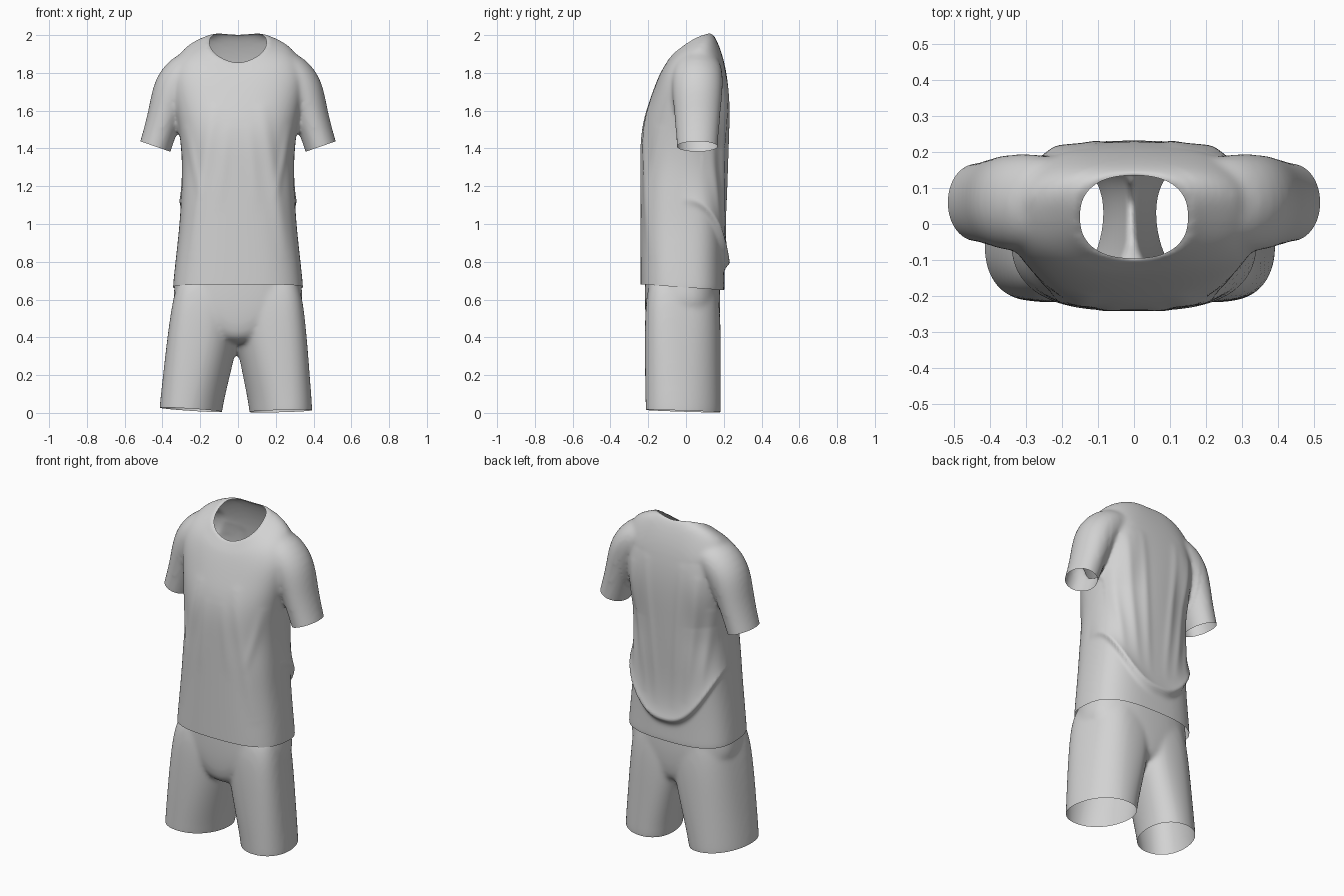
import bpy, bmesh, math
from mathutils import Vector

cube = bpy.data.objects.get("Cube")
if cube:
    bpy.data.objects.remove(cube)

SIDES = 32
NECK_Y, NECK_W, NECK_D, NECK_Z, NECK_TILT = 0.02, 0.15, 0.115, 1.926, 0.63
NECK_LIFT = 0.036

cloth = bpy.data.materials.new("light grey cloth")
cloth.use_nodes = True
cloth.diffuse_color = (0.65, 0.65, 0.65, 1)
cloth.node_tree.nodes["Principled BSDF"].inputs["Base Color"].default_value = (0.65, 0.65, 0.65, 1)


def oval(power):
    """Unit superellipse points."""
    points = []
    for i in range(SIDES):
        a = 2 * math.pi * i / SIDES
        c, s = math.cos(a), math.sin(a)
        points.append((math.copysign(abs(c) ** (2 / power), c),
                       math.copysign(abs(s) ** (2 / power), s)))
    return points


def level_ring(z, cx, w, front, back, tilt=0.0, power=2.3, skew=0.0):
    """Ring around the z axis; tilt raises its back and sides, skew slants it in plan."""
    mid, half = (front + back) / 2, (back - front) / 2
    ring = []
    for u, v in oval(power):
        x = cx + w * (u * math.sqrt(1 - skew * skew) + v * skew)
        y = mid + half * v
        lift = NECK_LIFT * tilt / NECK_TILT * abs(u) ** 1.4
        ring.append(Vector((x, y, z + tilt * (y - NECK_Y) + lift)))
    return ring


def loft(bm, rings):
    """Closed tube through the rings."""
    rows = [[bm.verts.new(p) for p in ring] for ring in rings]
    for a, b in zip(rows, rows[1:]):
        for i in range(SIDES):
            j = (i + 1) % SIDES
            bm.faces.new((a[i], a[j], b[j], b[i]))
    bm.faces.new(rows[0])
    bm.faces.new(rows[-1])


def fuse(name, bm):
    """Merge the overlapping tubes into one smooth skin."""
    bmesh.ops.recalc_face_normals(bm, faces=bm.faces[:])
    mesh = bpy.data.meshes.new(name)
    bm.to_mesh(mesh)
    bm.free()
    obj = bpy.data.objects.new(name, mesh)
    bpy.context.scene.collection.objects.link(obj)
    obj.modifiers.new("round", 'SUBSURF').levels = 2
    remesh = obj.modifiers.new("fuse", 'REMESH')
    remesh.mode = 'VOXEL'
    remesh.voxel_size = 0.011
    smooth = obj.modifiers.new("soften", 'SMOOTH')
    smooth.factor, smooth.iterations = 0.5, 16
    deps = bpy.context.evaluated_depsgraph_get()
    skin = bpy.data.meshes.new_from_object(obj.evaluated_get(deps))
    obj.modifiers.clear()
    obj.data = skin
    skin.name = name
    bm = bmesh.new()
    bm.from_mesh(skin)
    bm.normal_update()
    return obj, bm


def finish(obj, bm):
    bm.to_mesh(obj.data)
    bm.free()
    obj.data.materials.clear()
    obj.data.materials.append(cloth)
    for poly in obj.data.polygons:
        poly.use_smooth = True
        poly.material_index = 0


def cut(bm, point, normal, inside=lambda p: True):
    """Trim what lies beyond a plane, within a region."""
    verts = {v for v in bm.verts if inside(v.co)}
    edges = [e for e in bm.edges if all(v in verts for v in e.verts)]
    faces = [f for f in bm.faces if all(v in verts for v in f.verts)]
    bmesh.ops.bisect_plane(bm, geom=list(verts) + edges + faces, plane_co=point,
                           plane_no=Vector(normal).normalized(), clear_outer=True)


def ridge(p, a, b, width):
    """Height of a soft fold along a line in the xz plane."""
    q, a, b = Vector((p.x, p.z)), Vector(a), Vector(b)
    t = max(0, min(1, (q - a).dot(b - a) / (b - a).length_squared))
    d = (q - a.lerp(b, t)).length
    return math.exp(-(d / width) ** 2) * math.sin(math.pi * min(1, max(0, 0.1 + 0.85 * t)))


# Shirt body: height, half width, front, back, tilt
body = [(0.58, 0.35, -0.242, 0.205, 0), (0.66, 0.347, -0.243, 0.205, 0),
        (0.75, 0.338, -0.243, 0.203, 0), (0.85, 0.327, -0.243, 0.203, 0),
        (1.0, 0.31, -0.243, 0.207, 0), (1.15, 0.302, -0.243, 0.215, 0),
        (1.3, 0.295, -0.243, 0.222, 0), (1.45, 0.306, -0.242, 0.228, 0),
        (1.56, 0.325, -0.225, 0.232, 0), (1.68, 0.35, -0.192, 0.23, 0.1),
        (1.8, 0.36, -0.16, 0.207, 0.3), (1.884, 0.3, -0.133, 0.17, 0.5),
        (1.914, 0.22, -0.113, 0.152, 0.6), (1.936, 0.15, -0.096, 0.136, NECK_TILT),
        (1.963, 0.125, -0.075, 0.122, NECK_TILT), (1.983, 0.08, -0.04, 0.09, NECK_TILT)]
bm = bmesh.new()
loft(bm, [level_ring(z, 0, w, f, b, t, 2.8 if z < 1.2 else 2.5) for z, w, f, b, t in body])

# Sleeves: x, z, half thickness, half depth
arm = [(0.14, 1.862, 0.08, 0.105), (0.267, 1.822, 0.107, 0.132), (0.342, 1.728, 0.116, 0.137),
       (0.385, 1.58, 0.09, 0.122), (0.437, 1.41, 0.085, 0.108), (0.463, 1.335, 0.085, 0.108)]
for side in (1, -1):
    rings = []
    for i, (x, z, thick, deep) in enumerate(arm):
        p, n = arm[max(i - 1, 0)], arm[min(i + 1, len(arm) - 1)]
        along = Vector((n[0] - p[0], 0, n[1] - p[1])).normalized()
        across = Vector((-along.z, 0, along.x))
        ring = [Vector((x, 0.06, z)) + across * thick * u + Vector((0, deep * v, 0))
                for u, v in oval(2.0)]
        rings.append([Vector((side * q.x, q.y, q.z)) for q in ring])
    loft(bm, rings)
shirt, bm = fuse("shirt", bm)

# Draped folds: start, end, width, height
front_folds = [((0.13, 1.6), (0.25, 0.85), 0.035, 0.009), ((0.27, 1.5), (0.2, 1.15), 0.02, 0.005),
               ((0.06, 1.5), (0.1, 1.1), 0.03, 0.004)]
back_folds = [((0.22, 1.7), (0.14, 0.95), 0.025, 0.008), ((0.12, 1.75), (0.06, 0.9), 0.025, 0.006),
              ((0.27, 1.5), (0.22, 1.0), 0.02, 0.008), ((0.2, 1.8), (0.23, 1.4), 0.08, 0.015)]
moves = []
for v in bm.verts:
    p = Vector((abs(v.co.x), v.co.y, v.co.z))
    if p.x > 0.33 and p.z > 1.25:
        continue
    push = sum(h * ridge(p, a, b, w) for a, b, w, h in (front_folds if p.y < 0 else back_folds)
               if abs(v.normal.y) > 0.3)
    # Swag of loose cloth hanging over the back of the waist
    d = p.z - (0.8 + 0.33 * (p.x / 0.3) ** 2.5)
    fade = max(0, min(1, (p.y + 0.03) / 0.2))
    push += 0.03 * fade * (math.exp(-d / 0.09) if d > 0 else math.exp(-(d / 0.03) ** 2))
    moves.append((v, v.normal * push))
for v, move in moves:
    v.co += move

# Hem and cuffs
cut(bm, (0, 0, 0.664), (0, -0.07, -1))
for side in (1, -1):
    cut(bm, (side * 0.437, 0, 1.41), (side * 0.325, 0, -0.945),
        lambda p: p.x * side > 0.328 and p.z > 1.25)


# Neck opening
def neck_radius(p):
    u, v = abs(p.x) / NECK_W, abs(p.y - NECK_Y) / NECK_D
    return (u ** 2.4 + v ** 2.4) ** (1 / 2.4)


hole = [f for f in bm.faces if f.calc_center_median().z > 1.75
        and neck_radius(f.calc_center_median()) < 1]
bmesh.ops.delete(bm, geom=hole, context='FACES')
rim = {v for e in bm.edges if e.is_boundary for v in e.verts if v.co.z > 1.75}
for v in rim:
    r = neck_radius(v.co)
    v.co.x /= r
    v.co.y = NECK_Y + (v.co.y - NECK_Y) / r
    v.co.z = (NECK_Z + NECK_TILT * (v.co.y - NECK_Y)
              + NECK_LIFT * abs(v.co.x / NECK_W) ** 1.4)
collar = [v for v in bm.verts if v not in rim and v.co.z > 1.75 and neck_radius(v.co) < 1.35]
for _ in range(6):
    bmesh.ops.smooth_vert(bm, verts=collar, factor=0.5,
                          use_axis_x=True, use_axis_y=True, use_axis_z=True)
finish(shirt, bm)

# Shorts: legs by height, centre, half width, front, back
leg = [(-0.08, 0.243, 0.166, -0.214, 0.185), (0.02, 0.24, 0.166, -0.214, 0.185),
       (0.2, 0.211, 0.176, -0.218, 0.185), (0.36, 0.186, 0.185, -0.219, 0.185),
       (0.5, 0.168, 0.186, -0.218, 0.183), (0.64, 0.155, 0.178, -0.21, 0.172),
       (0.78, 0.14, 0.14, -0.17, 0.14)]
seat = [(0.36, 0.07, -0.17, 0.14), (0.43, 0.17, -0.208, 0.172), (0.53, 0.33, -0.217, 0.181),
        (0.6, 0.348, -0.219, 0.183), (0.7, 0.334, -0.219, 0.18), (0.95, 0.295, -0.21, 0.172)]
bm = bmesh.new()
for side in (1, -1):
    loft(bm, [level_ring(z, side * c - 0.012 * max(0, 1 - z / 0.68), w, f, b, 0,
                         2.1 + max(0, z), -0.2 * side) for z, c, w, f, b in leg])
loft(bm, [level_ring(z, 0, w, f, b, 0, 2.5) for z, w, f, b in seat])
shorts, bm = fuse("shorts", bm)

# Leg hems and waist
for side, slope in ((1, 0.02), (-1, 0.06)):
    cut(bm, (side * 0.08, 0, 0.006), (side * slope, -0.03, -1),
        lambda p: p.x * side > 0 and p.z < 0.3)
cut(bm, (0, 0, 0.88), (0, 0, 1))
finish(shorts, bm)
